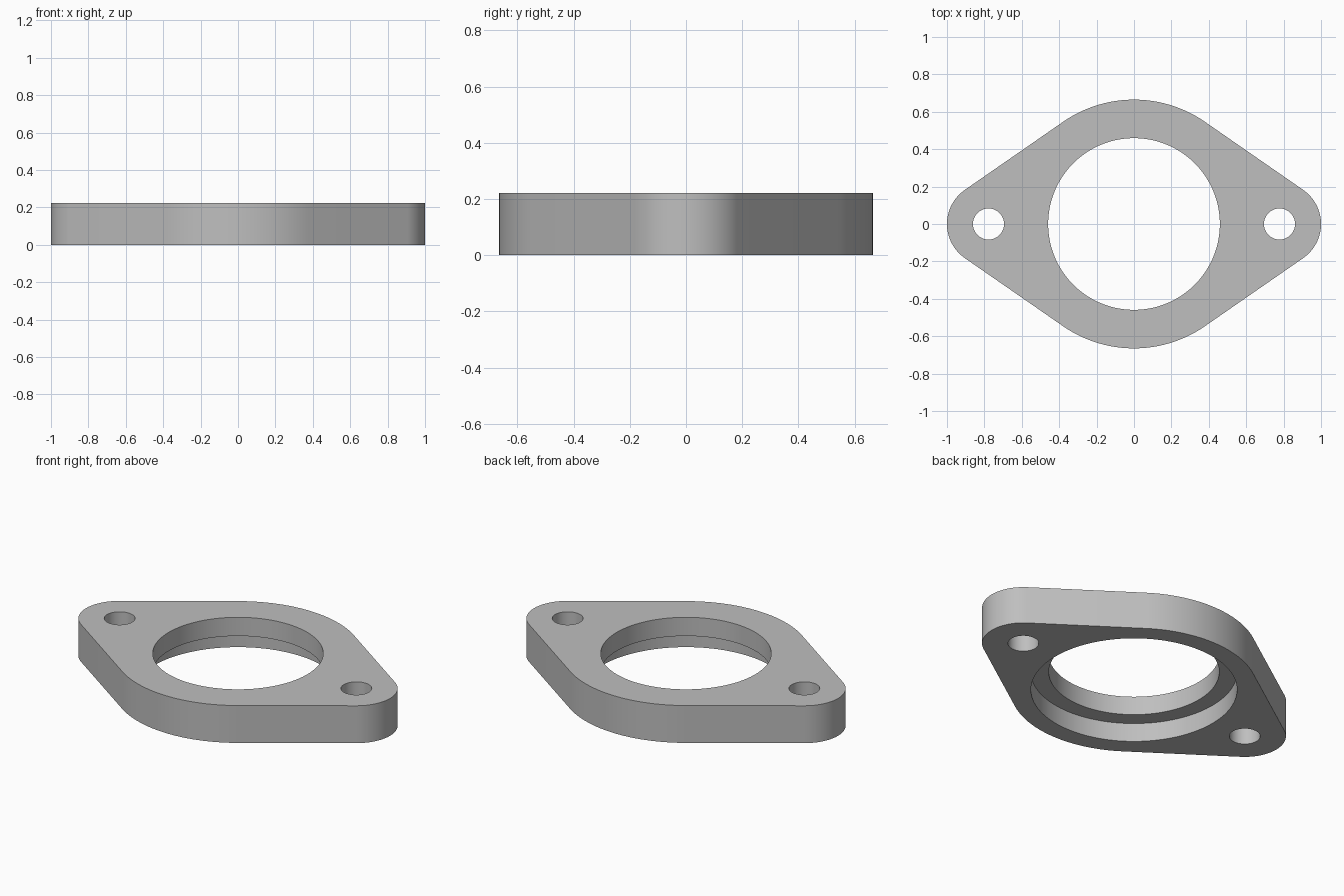
import bpy, bmesh
from math import acos, cos, sin, pi, radians

cube = bpy.data.objects.get("Cube")
if cube:
    bpy.data.objects.remove(cube, do_unlink=True)

THICK = 0.222
HUB_R, EAR_R, EAR_X = 0.665, 0.222, 0.778
BORE_R, RECESS_R, BOLT_R = 0.459, 0.555, 0.083
RECESS_DEPTH = THICK / 2

# Plain grey metal
grey = bpy.data.materials.new("grey_metal")
grey.use_nodes = True
colour = (0.52, 0.52, 0.52, 1)
grey.diffuse_color = colour
grey.node_tree.nodes["Principled BSDF"].inputs["Base Color"].default_value = colour


def arc(cx, r, start, end, steps):
    angles = [start + (end - start) * i / steps for i in range(steps + 1)]
    return [(cx + r * cos(a), r * sin(a)) for a in angles]


def prism(name, outline, z0, z1):
    bm = bmesh.new()
    base = bm.faces.new([bm.verts.new((x, y, z0)) for x, y in outline])
    top = bmesh.ops.extrude_face_region(bm, geom=[base])["geom"]
    bmesh.ops.translate(bm, vec=(0, 0, z1 - z0),
                        verts=[g for g in top if isinstance(g, bmesh.types.BMVert)])
    bmesh.ops.recalc_face_normals(bm, faces=bm.faces)
    mesh = bpy.data.meshes.new(name)
    bm.to_mesh(mesh)
    bm.free()
    mesh.materials.append(grey)
    obj = bpy.data.objects.new(name, mesh)
    bpy.context.collection.objects.link(obj)
    return obj


def cylinder(name, x, r, z0, z1, steps):
    return prism(name, arc(x, r, 0, 2 * pi, steps)[:-1], z0, z1)


# Flange outline: hub and ear arcs joined by tangent lines
t = acos((HUB_R - EAR_R) / EAR_X)
outline = (arc(EAR_X, EAR_R, -t, t, 32) + arc(0, HUB_R, t, pi - t, 40)
           + arc(-EAR_X, EAR_R, pi - t, pi + t, 32)
           + arc(0, HUB_R, pi + t, 2 * pi - t, 40))
flange = prism("flange_plate", outline, 0, THICK)

# Through bore, underside recess and bolt holes
cutters = [cylinder("bore_cutter", 0, BORE_R, -0.1, THICK + 0.1, 128),
           cylinder("recess_cutter", 0, RECESS_R, -0.2, RECESS_DEPTH, 128)]
for side, x in (("left", EAR_X), ("right", -EAR_X)):
    cutters.append(cylinder(side + "_bolt_cutter", x, BOLT_R, -0.1, THICK + 0.1, 64))

bpy.ops.object.select_all(action='DESELECT')
flange.select_set(True)
bpy.context.view_layer.objects.active = flange
for cutter in cutters:
    cutter.hide_render = True
    cut = flange.modifiers.new(cutter.name, 'BOOLEAN')
    cut.operation = 'DIFFERENCE'
    cut.solver = 'EXACT'
    cut.object = cutter
    bpy.ops.object.modifier_apply(modifier=cut.name)
    bpy.data.objects.remove(cutter, do_unlink=True)

# Smooth walls with crisp rims
bpy.ops.object.shade_smooth_by_angle(angle=radians(30))
